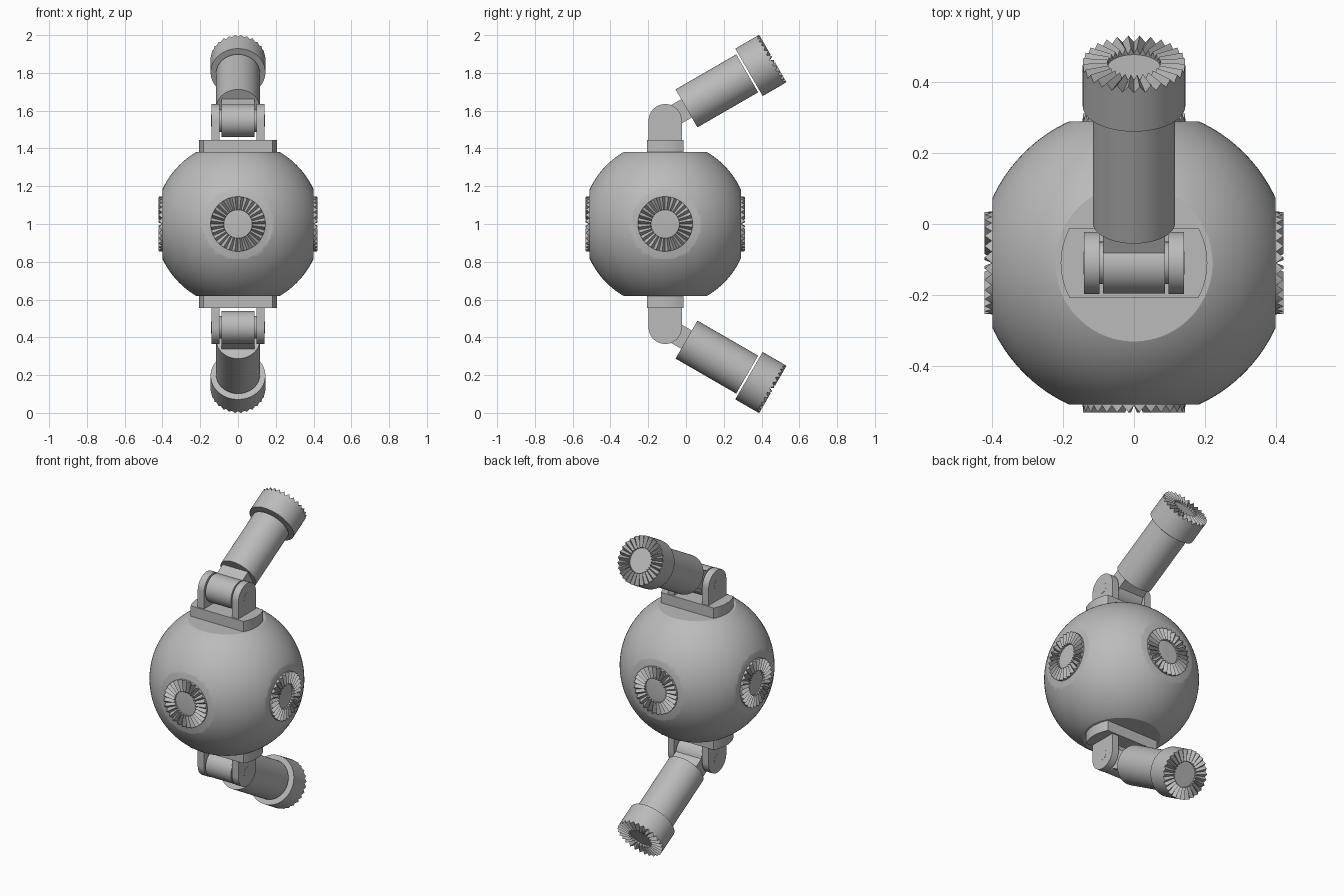
import bpy, bmesh
from math import pi, sin, cos, radians
from mathutils import Matrix, Vector

cube = bpy.data.objects.get("Cube")
if cube:
    bpy.data.objects.remove(cube)

grey = bpy.data.materials.new("plain grey")
grey.use_nodes = True
colour = (0.5, 0.5, 0.5, 1)
grey.diffuse_color = colour
grey.node_tree.nodes["Principled BSDF"].inputs["Base Color"].default_value = colour

CENTRE = Vector((0, -0.11, 1.0))


def finish(name, bm, matrix):
    """Place the mesh and turn it into a shaded object."""
    bm.transform(matrix)
    bmesh.ops.recalc_face_normals(bm, faces=bm.faces)
    mesh = bpy.data.meshes.new(name)
    bm.to_mesh(mesh)
    bm.free()
    mesh.materials.append(grey)
    ob = bpy.data.objects.new(name, mesh)
    bpy.context.collection.objects.link(ob)
    bpy.ops.object.select_all(action='DESELECT')
    ob.select_set(True)
    bpy.context.view_layer.objects.active = ob
    bpy.ops.object.shade_smooth_by_angle(angle=radians(25))
    return ob


def along(point, direction):
    """Frame with its z axis along direction and its x axis kept level."""
    z = Vector(direction).normalized()
    x = Vector((1, 0, 0)) if abs(z.x) < 0.9 else Vector((0, 1, 0))
    y = z.cross(x)
    m = Matrix((x, y, z)).transposed().to_4x4()
    return Matrix.Translation(point) @ m


def prism(name, outline, low, high, matrix):
    """Extrude a flat outline from low to high along local z."""
    bm = bmesh.new()
    a = [bm.verts.new((x, y, low)) for x, y in outline]
    b = [bm.verts.new((x, y, high)) for x, y in outline]
    bm.faces.new(a)
    bm.faces.new(b)
    for i in range(len(a)):
        j = (i + 1) % len(a)
        bm.faces.new((a[i], a[j], b[j], b[i]))
    return finish(name, bm, matrix)


def arc(radius, start, end, n):
    return [(radius * cos(start + (end - start) * i / n),
             radius * sin(start + (end - start) * i / n)) for i in range(n + 1)]


def cylinder(name, radius, low, high, matrix, n=64):
    return prism(name, arc(radius, 0, 2 * pi, n)[:-1], low, high, matrix)


def toothed_disc(name, low, valley, tip, matrix, teeth=28, outer=0.145, inner=0.075):
    """Disc with a crown of radial V teeth around a flat centre."""
    bm = bmesh.new()
    rows = [[], [], [], []]
    for i in range(teeth * 2):
        t = pi * i / teeth
        z = tip if i % 2 else valley
        for row, (r, h) in zip(rows, ((outer, low), (outer, z), (inner, z), (inner, valley - 0.002))):
            row.append(bm.verts.new((r * cos(t), r * sin(t), h)))
    for lower, upper in zip(rows, rows[1:]):
        for i in range(teeth * 2):
            j = (i + 1) % (teeth * 2)
            bm.faces.new((lower[i], lower[j], upper[j], upper[i]))
    bm.faces.new(rows[0])
    bm.faces.new(rows[-1])
    return finish(name, bm, matrix)


# Round body, cut flat on all six sides
bm = bmesh.new()
bmesh.ops.create_uvsphere(bm, u_segments=96, v_segments=64, radius=0.44)
for axis in range(3):
    for side in (-1, 1):
        normal = Vector((0, 0, 0))
        normal[axis] = side
        cut = normal * (0.38 if axis == 2 else 0.40)
        res = bmesh.ops.bisect_plane(bm, geom=bm.verts[:] + bm.edges[:] + bm.faces[:],
                                     plane_co=cut, plane_no=normal, clear_outer=True)
        rim = [e for e in res["geom_cut"] if isinstance(e, bmesh.types.BMEdge)]
        bmesh.ops.contextual_create(bm, geom=rim)
finish("body", bm, Matrix.Translation(CENTRE))

# Toothed couplings on the four upright flats
for name, d in (("front", (0, -1, 0)), ("back", (0, 1, 0)),
                ("left", (1, 0, 0)), ("right", (-1, 0, 0))):
    toothed_disc(name + "_coupling", 0.39, 0.402, 0.422, along(CENTRE, d))

# Hinged arms above and below
for name, s in (("upper", 1), ("lower", -1)):
    up = along(CENTRE, (0, 0, s))
    pivot = CENTRE + Vector((0, 0, 0.547 * s))

    # Mounting plate: a disc trimmed by two straight sides
    a = radians(28)
    plate = arc(0.207, -a, a, 12) + arc(0.207, pi - a, pi + a, 12)
    prism(name + "_mounting_plate", plate, 0.375, 0.445, up)

    # Two hinge cheeks with round ends
    cheek = arc(0.088, 0, pi, 24) + [(-0.088, -0.11), (0.088, -0.11)]
    cheek = [(y * s, x) for x, y in cheek]
    hinge = Matrix.Translation(pivot) @ Matrix(((0, 0, 1), (0, 1, 0), (1, 0, 0))).to_4x4()
    for label, side in (("left", 1), ("right", -1)):
        prism(f"{name}_{label}_hinge_cheek", cheek, 0.097 * side, 0.141 * side, hinge)

    # Hinge barrel, washers and pin
    cylinder(name + "_hinge_barrel", 0.086, -0.088, 0.088, hinge)
    cylinder(name + "_hinge_washers", 0.06, -0.098, 0.098, hinge, 32)
    cylinder(name + "_hinge_pin", 0.032, -0.142, 0.142, hinge, 32)

    # Neck, tube and toothed end cap along the tilted arm
    arm = along(pivot, (0, cos(pi / 6), s * sin(pi / 6)))
    neck = [(-0.088, -0.056), (0.088, -0.056), (0.088, 0.056), (-0.088, 0.056)]
    prism(name + "_neck", neck, 0.0, 0.14, arm)
    cylinder(name + "_tube", 0.116, 0.13, 0.501, arm)
    toothed_disc(name + "_end_cap", 0.512, 0.638, 0.658, arm)
